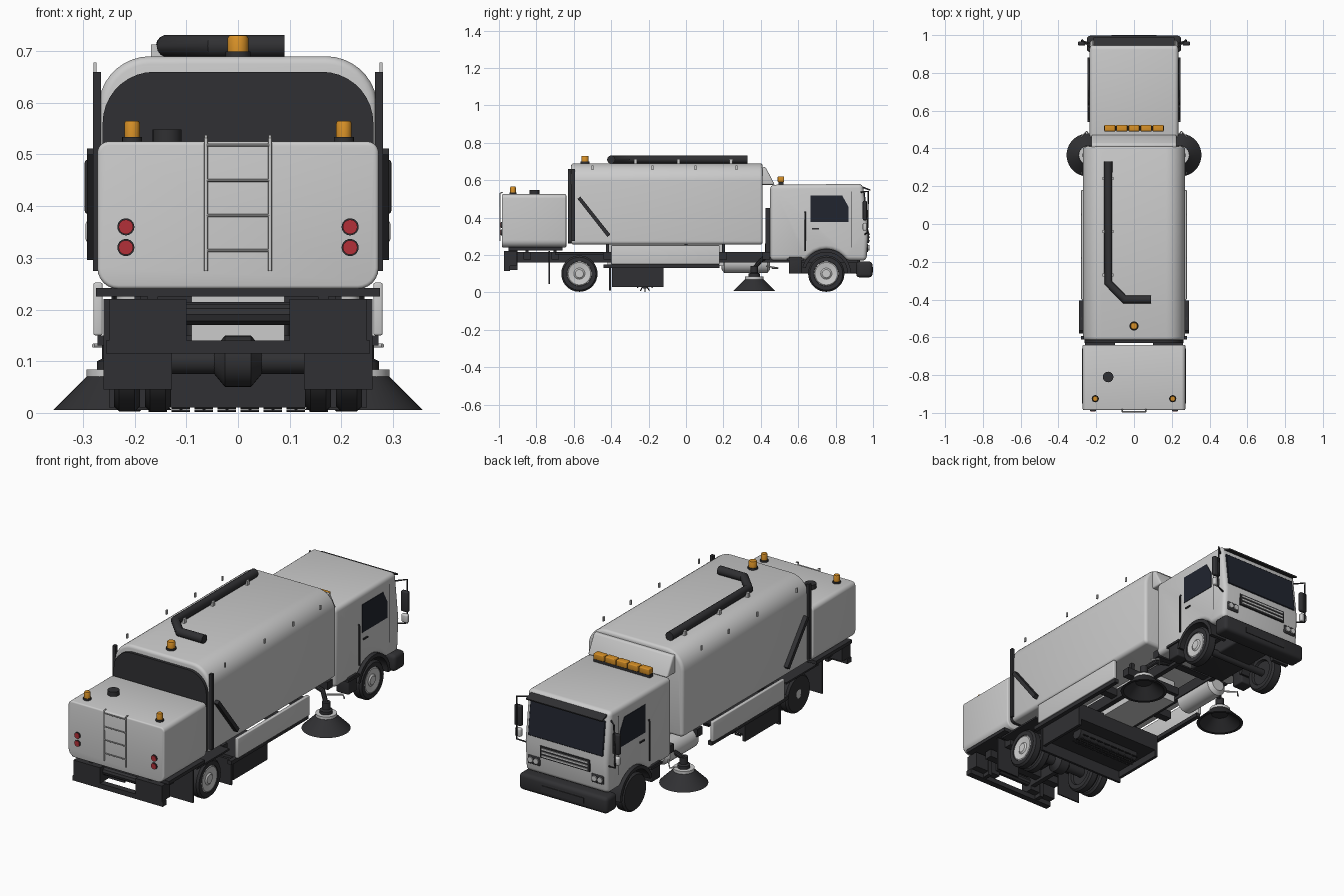
import bpy, bmesh, math
from mathutils import Vector, Matrix

def material(name, c):
    m = bpy.data.materials.new(name)
    m.diffuse_color = (*c, 1)
    return m

DARK = material("dark_rubber", (0.03, 0.03, 0.033))
GLASS = material("dark_glass", (0.015, 0.018, 0.028))
AMBER = material("amber", (0.68, 0.28, 0.02))
RED = material("red_lens", (0.45, 0.03, 0.04))

def smooth(o):
    bpy.ops.object.select_all(action='DESELECT')
    o.select_set(True)
    bpy.context.view_layer.objects.active = o
    bpy.ops.object.shade_smooth_by_angle(angle=math.radians(35))

def finish(name, bm, mat=None, bevel=0, seg=3):
    bmesh.ops.recalc_face_normals(bm, faces=bm.faces)
    if bevel:
        es = [e for e in bm.edges if e.is_manifold and e.calc_face_angle() > math.radians(40)]
        bmesh.ops.bevel(bm, geom=es, offset=bevel, segments=seg, profile=0.5, affect='EDGES', clamp_overlap=True)
    me = bpy.data.meshes.new(name)
    bm.to_mesh(me)
    bm.free()
    o = bpy.data.objects.new(name, me)
    bpy.context.collection.objects.link(o)
    if mat:
        me.materials.append(mat)
    smooth(o)
    return o

def prism(name, pts, a, b, axis='x', mat=None, bevel=0, seg=3):
    bm = bmesh.new()
    put = (lambda p, t: (t, p[0], p[1])) if axis == 'x' else (lambda p, t: (p[0], t, p[1]))
    r0, r1 = [[bm.verts.new(put(p, t)) for p in pts] for t in (a, b)]
    n = len(pts)
    bm.faces.new(r0)
    bm.faces.new(r1)
    for i in range(n):
        bm.faces.new((r0[i], r0[(i + 1) % n], r1[(i + 1) % n], r1[i]))
    return finish(name, bm, mat, bevel, seg)

def box(name, x0, x1, y0, y1, z0, z1, mat=None, bevel=0):
    return prism(name, [(y0, z0), (y1, z0), (y1, z1), (y0, z1)], x0, x1, 'x', mat, bevel)

def lathe(name, prof, loc, axis='z', mat=None, n=28):
    """Revolve (radius, height) points; closed on the axis at both ends."""
    bm = bmesh.new()
    rings = [[bm.verts.new((r * math.cos(2 * math.pi * i / n), r * math.sin(2 * math.pi * i / n), h))
              for i in range(n)] for r, h in prof]
    for p, q in zip(rings, rings[1:]):
        for i in range(n):
            bm.faces.new((p[i], p[(i + 1) % n], q[(i + 1) % n], q[i]))
    bm.faces.new(rings[0])
    bm.faces.new(rings[-1])
    rot = {'z': Matrix(), 'x': Matrix.Rotation(math.pi / 2, 4, 'Y'), 'y': Matrix.Rotation(-math.pi / 2, 4, 'X')}[axis]
    bm.transform(Matrix.Translation(loc) @ rot)
    return finish(name, bm, mat)

def cyl(name, r, h0, h1, loc, axis='z', mat=None, n=24):
    return lathe(name, [(r, h0), (r, h1)], loc, axis, mat, n)

def tube(name, pts, r, mat=None, res=3):
    cu = bpy.data.curves.new(name, 'CURVE')
    cu.dimensions, cu.bevel_depth, cu.bevel_resolution, cu.use_fill_caps = '3D', r, res, True
    sp = cu.splines.new('POLY')
    sp.points.add(len(pts) - 1)
    for p, c in zip(sp.points, pts):
        p.co = (*c, 1)
    o = bpy.data.objects.new(name, cu)
    bpy.context.collection.objects.link(o)
    if mat:
        cu.materials.append(mat)
    bpy.ops.object.select_all(action='DESELECT')
    o.select_set(True)
    bpy.context.view_layer.objects.active = o
    bpy.ops.object.convert(target='MESH')
    smooth(bpy.context.view_layer.objects.active)

def arc(cx, cy, r, a0, a1, n):
    return [(cx + r * math.cos(math.radians(a0 + (a1 - a0) * i / n)),
             cy + r * math.sin(math.radians(a0 + (a1 - a0) * i / n))) for i in range(n + 1)]

def rounded(w, z0, z1, rb, rt):
    return (arc(w - rb, z0 + rb, rb, -90, 0, 6) + arc(w - rt, z1 - rt, rt, 0, 90, 9)
            + arc(rt - w, z1 - rt, rt, 90, 180, 9) + arc(rb - w, z0 + rb, rb, 180, 270, 6))

# hopper body, rear water box, wind deflector
prism("hopper_body", rounded(0.27, 0.255, 0.69, 0.02, 0.1), -0.615, 0.41, 'y', None, 0.015)
prism("rear_box", rounded(0.272, 0.24, 0.525, 0.04, 0.022), -0.985, -0.64, 'y', None, 0.007)
prism("wind_deflector", [(0.40, 0.575), (0.475, 0.575), (0.425, 0.67), (0.40, 0.67)], -0.225, 0.225, 'x', None, 0.008)
prism("hopper_rear_seal", rounded(0.262, 0.26, 0.66, 0.02, 0.1), -0.63, -0.61, 'y', DARK)
box("hopper_floor", -0.09, 0.09, -0.42, 0.2, 0.14, 0.26)
box("rear_box_sill", -0.275, 0.275, -0.95, -0.66, 0.225, 0.242, DARK)

# cab with wheel arch cut in its side profile
prism("cab", [(0.45, 0.17)] + arc(0.75, 0.1, 0.13, 147.4, 32.6, 8) + [(0.965, 0.17), (0.975, 0.33), (0.945, 0.58), (0.45, 0.575)],
      -0.235, 0.235, 'x', None, 0.022, 4)
prism("windshield", [(0.95, 0.36), (0.976, 0.36), (0.9555, 0.535), (0.93, 0.535)], -0.212, 0.212, 'x', GLASS, 0.003, 1)
prism("sun_visor", [(0.93, 0.562), (0.985, 0.543), (0.987, 0.55), (0.93, 0.572)], -0.215, 0.215, 'x', DARK)
box("front_bumper", -0.25, 0.25, 0.91, 0.997, 0.08, 0.165, DARK, 0.018)
box("bumper_recess", -0.12, 0.12, 0.99, 1.0, 0.105, 0.135, DARK)
box("grille", -0.14, 0.14, 0.95, 0.979, 0.265, 0.325, DARK)
for i in range(3):
    box("grille_slat", -0.13, 0.13, 0.96, 0.983, 0.272 + i * 0.018, 0.280 + i * 0.018)
box("engine_block", -0.1, 0.1, 0.55, 0.93, 0.1, 0.25, DARK, 0.01)
box("cab_rear_frame", -0.2, 0.2, 0.425, 0.452, 0.2, 0.45, DARK)
for i in range(5):
    x = -0.128 + i * 0.064
    box("lightbar_lens", x - 0.029, x + 0.029, 0.49, 0.525, 0.59, 0.62, AMBER, 0.004)
box("lightbar_base", -0.16, 0.16, 0.495, 0.52, 0.572, 0.591, DARK)

# roof pipe with clamps
tube("roof_pipe", [(-0.137, 0.33, 0.71), (-0.137, -0.31, 0.71), (-0.05, -0.4, 0.71), (0.09, -0.4, 0.71)], 0.022, DARK, 5)
for y in (0.24, -0.04, -0.27):
    box("pipe_clamp", -0.168, -0.108, y - 0.008, y + 0.008, 0.685, 0.713)

# beacons and filler cap
for x, y, z, r in ((0, -0.54, 0.69, 0.02), (0.205, -0.925, 0.525, 0.015), (-0.205, -0.925, 0.525, 0.015)):
    cyl("beacon_base", r + 0.004, -0.003, 0.009, (x, y, z), 'z', DARK)
    lathe("beacon", [(r, 0.006), (r, 0.035), (r * 0.85, 0.04)], (x, y, z), 'z', AMBER)
cyl("filler_cap", 0.028, -0.002, 0.023, (-0.137, -0.81, 0.525), 'z', DARK)

# ladder
for s in (1, -1):
    tube("ladder_rail", [(s * 0.062, -0.98, 0.535), (s * 0.062, -0.994, 0.53), (s * 0.062, -0.994, 0.275)], 0.0035)
for z in (0.518, 0.45, 0.382, 0.314):
    tube("ladder_rung", [(-0.062, -0.994, z), (0.062, -0.994, z)], 0.003)

# chassis
for y in (-0.85, -0.7, -0.42, 0.0, 0.2, 0.43):
    box("cross_member", -0.22, 0.22, y - 0.02, y + 0.02, 0.175, 0.215, DARK)
    for s in (1, -1):
        box("body_mount", s * 0.17, s * 0.19, y - 0.008, y + 0.008, 0.21, 0.26, DARK)
box("rear_bumper_bar", -0.255, 0.255, -0.972, -0.94, 0.115, 0.14, DARK)
tube("rear_cross_tube", [(-0.1, -0.93, 0.19), (0.1, -0.93, 0.19)], 0.021, DARK)
cyl("rear_axle", 0.025, -0.2, 0.2, (0, -0.57, 0.1), 'x', DARK)
cyl("front_axle", 0.018, -0.2, 0.2, (0, 0.75, 0.1), 'x', DARK)
lathe("differential", [(0.02, -0.05), (0.05, -0.025), (0.05, 0.025), (0.02, 0.05)], (0, -0.57, 0.1), 'x', DARK)
lathe("air_tank", [(0.035, -0.13), (0.055, -0.115), (0.055, 0.115), (0.035, 0.13)], (-0.16, 0.32, 0.158), 'y')

# sweeping unit: housing, rear flap and slotted bristle roller
for s in (1, -1):
    box("sweeper_end_plate", s * 0.235, s * 0.25, -0.395, -0.12, 0.03, 0.15, DARK)
box("sweeper_housing", -0.25, 0.25, -0.395, -0.12, 0.065, 0.15, DARK)
box("sweeper_rear_flap", -0.25, 0.25, -0.412, -0.4, 0.01, 0.14, DARK)
cyl("bristle_roller", 0.03, -0.18, 0.18, (0, -0.22, 0.05), 'x', DARK, 16)
for k in range(5):
    a = math.radians(-150 + k * 30)
    for i in range(8):
        x = -0.155 + i * 0.0445
        c = Vector((0, math.cos(a), math.sin(a)))
        tube("bristle_row", [Vector((x - 0.018, -0.22, 0.05)) + c * 0.046, Vector((x + 0.018, -0.22, 0.05)) + c * 0.046], 0.003, DARK, 1)
        tube("bristle_stem", [Vector((x, -0.22, 0.05)) + c * 0.02, Vector((x, -0.22, 0.05)) + c * 0.046], 0.003, DARK, 0)

def wheel(s, x0, x1, y):
    w = x1 - x0
    lathe("tire", [(0.066, 0), (0.088, 0.0), (0.097, 0.01), (0.097, w - 0.01), (0.088, w), (0.066, w), (0.062, w - 0.012)],
          (s * x0 if s > 0 else -x1, y, 0.1), 'x', DARK, 36)
    xo = s * (x1 - 0.006)
    h = [(0.068, -s * 0.008), (0.068, 0), (0.06, s * 0.005), (0.03, 0), (0.022, s * 0.006)]
    lathe("wheel_rim", h, (xo, y, 0.1), 'x', None, 32)

for s in (1, -1):
    # wheels, fenders, mudflaps
    wheel(s, 0.18, 0.238, 0.75)
    wheel(s, 0.19, 0.24, -0.57)
    wheel(s, 0.13, 0.18, -0.57)
    prism("front_fender", arc(0.75, 0.1, 0.132, 0, 165, 14) + arc(0.75, 0.1, 0.114, 165, 0, 14), s * 0.15, s * 0.245, 'x', DARK)
    box("rear_mudguard", s * 0.125, s * 0.26, -0.7, -0.44, 0.203, 0.212, DARK)
    box("rear_mudflap", s * 0.128, s * 0.26, -0.735, -0.728, 0.045, 0.22, DARK)
    # frame rails and rear posts
    box("frame_rail", s * 0.1, s * 0.125, -0.96, 0.92, 0.16, 0.215, DARK)
    box("rear_post", s * 0.155, s * 0.175, -0.95, -0.9, 0.12, 0.23, DARK)
    box("rear_bracket", s * 0.1, s * 0.25, -0.972, -0.905, 0.14, 0.22, DARK)
    # side skirt
    box("side_skirt", s * 0.262, s * 0.28, -0.4, 0.18, 0.15, 0.252, None, 0.004)
    box("skirt_lower_rail", s * 0.25, s * 0.272, -0.44, 0.18, 0.13, 0.15, DARK)
    # tail lamps
    for z in (0.36, 0.32):
        cyl("tail_lamp_bezel", 0.0165, -0.99, -0.98, (s * 0.217, 0, z), 'y', DARK)
        cyl("tail_lamp", 0.014, -0.993, -0.98, (s * 0.217, 0, z), 'y', RED)
    # tipping struts, door posts, roof-edge tabs
    box("rear_door_post", s * 0.265, s * 0.281, -0.612, -0.594, 0.275, 0.66, DARK)
    prism("tip_strut", [(-0.58, 0.5), (-0.565, 0.512), (-0.405, 0.31), (-0.42, 0.296)], s * 0.268, s * 0.292, 'x', DARK)
    for y in (-0.5, -0.18, 0.05, 0.27):
        box("edge_marker", s * 0.274, s * 0.28, y - 0.005, y + 0.005, 0.655, 0.678)
    # side windows and door details
    prism("side_window", [(0.665, 0.375), (0.87, 0.375), (0.87, 0.455), (0.835, 0.518), (0.665, 0.518)], s * 0.22, s * 0.2375, 'x', GLASS)
    tube("grab_rail", [(s * 0.236, 0.638, 0.43), (s * 0.241, 0.638, 0.42), (s * 0.241, 0.638, 0.22)], 0.004, DARK)
    box("door_handle", s * 0.23, s * 0.24, 0.675, 0.71, 0.335, 0.343, DARK)
    box("door_seam", s * 0.23, s * 0.2358, 0.884, 0.887, 0.24, 0.54, DARK)
    box("cab_step", s * 0.17, s * 0.24, 0.55, 0.62, 0.1, 0.19, DARK, 0.006)
    box("step_tread", s * 0.17, s * 0.246, 0.54, 0.63, 0.17, 0.182, DARK)
    # headlamps
    box("headlamp_housing", s * 0.145, s * 0.215, 0.94, 0.974, 0.215, 0.26, DARK, 0.006)
    for x in (0.165, 0.197):
        cyl("headlamp", 0.014, 0.96, 0.98, (s * x, 0, 0.238), 'y')
    # mirrors
    tube("mirror_arm", [(s * 0.225, 0.93, 0.535), (s * 0.275, 0.975, 0.54), (s * 0.278, 0.97, 0.32), (s * 0.228, 0.955, 0.31)], 0.004, DARK)
    box("main_mirror", s * 0.257, s * 0.297, 0.945, 0.967, 0.385, 0.49, DARK, 0.007)
    box("wide_mirror", s * 0.26, s * 0.295, 0.945, 0.967, 0.33, 0.372, None, 0.007)
    # gutter brush with hub, motor, arm and spray bar
    c = (s * 0.243, 0.365, 0)
    lathe("gutter_brush", [(0.04, 0.055), (0.1, 0.006), (0.114, 0.006), (0.05, 0.07)], c, 'z', DARK, 40)
    cyl("brush_hub", 0.05, 0.068, 0.084, c)
    lathe("brush_motor", [(0.03, 0.08), (0.03, 0.1), (0.02, 0.105), (0.02, 0.14)], c, 'z', DARK)
    tube("brush_arm", [(s * 0.243, 0.365, 0.13), (s * 0.2, 0.4, 0.17), (s * 0.11, 0.42, 0.185)], 0.012, DARK)
    tube("spray_bar", [(s * 0.2, 0.43, 0.14), (s * 0.25, 0.49, 0.13), (s * 0.28, 0.46, 0.13)], 0.004)
